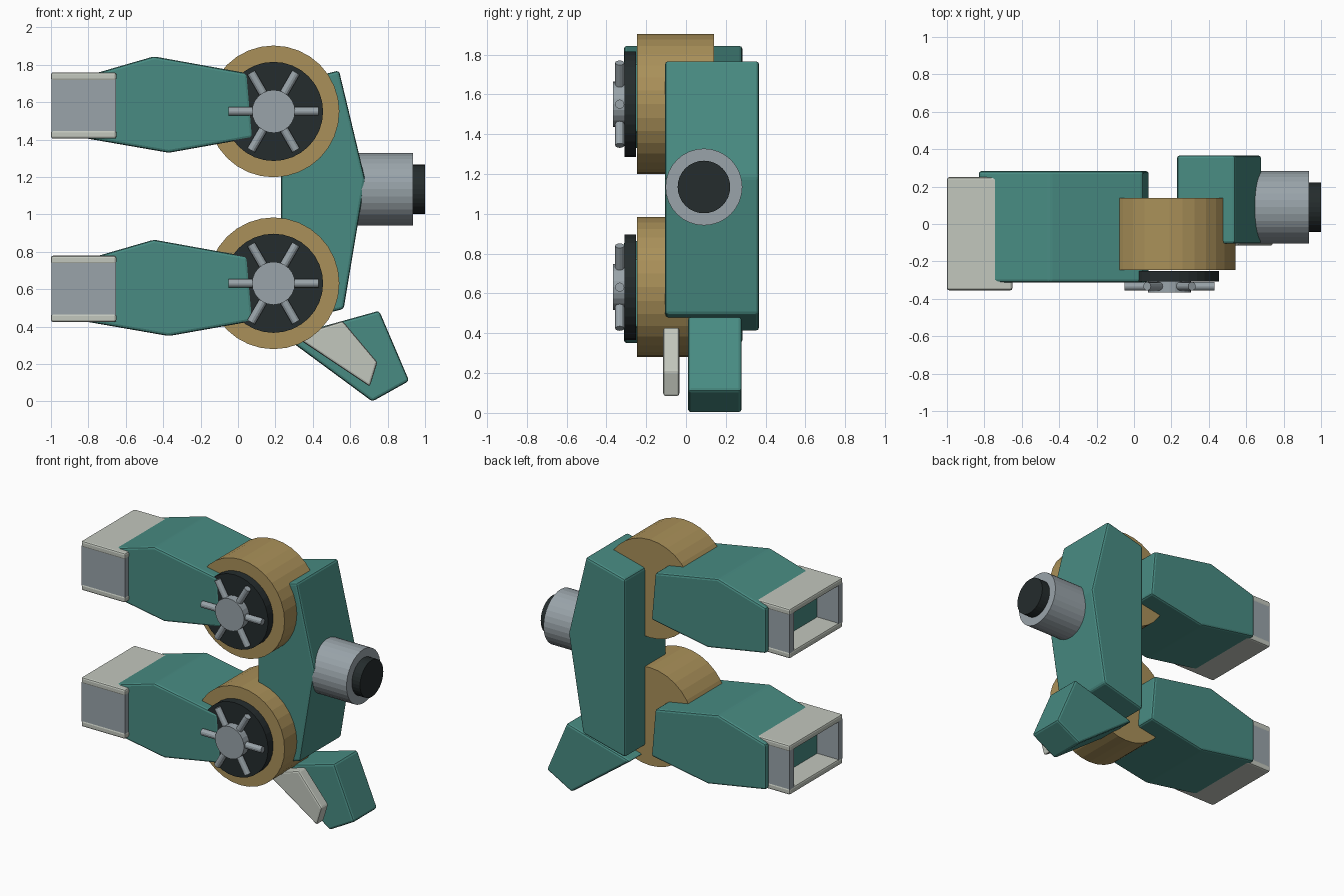
import bpy, bmesh, math
from mathutils import Matrix, Vector

if "Cube" in bpy.data.objects:
    bpy.data.objects.remove(bpy.data.objects["Cube"])


def material(name, color):
    m = bpy.data.materials.new(name)
    m.diffuse_color = (*color, 1.0)
    m.use_nodes = True
    m.node_tree.nodes["Principled BSDF"].inputs["Base Color"].default_value = m.diffuse_color
    return m


TEAL = material("teal", (0.065, 0.26, 0.225))
TAN = material("tan", (0.40, 0.28, 0.10))
DARK = material("charcoal", (0.018, 0.025, 0.026))
GREY = material("grey", (0.32, 0.37, 0.40))
CREAM = material("cream", (0.54, 0.57, 0.51))


def finish(bm, name, mat, bevel=0.0, angle=30):
    bmesh.ops.recalc_face_normals(bm, faces=bm.faces)
    mesh = bpy.data.meshes.new(name)
    bm.to_mesh(mesh)
    bm.free()
    mesh.materials.append(mat)
    ob = bpy.data.objects.new(name, mesh)
    bpy.context.collection.objects.link(ob)
    if bevel:
        mod = ob.modifiers.new("soft_edges", 'BEVEL')
        mod.width = bevel
        mod.segments = 2
        mod.limit_method = 'ANGLE'
        mod.angle_limit = math.radians(8)
    return ob


def slab(name, profile, y0, y1, mat, bevel=0.015):
    """Side profile in x, z extruded along y."""
    bm = bmesh.new()
    face = bm.faces.new([bm.verts.new((x, y0, z)) for x, z in profile])
    ext = bmesh.ops.extrude_face_region(bm, geom=[face])
    verts = [v for v in ext["geom"] if isinstance(v, bmesh.types.BMVert)]
    bmesh.ops.translate(bm, verts=verts, vec=(0, y1 - y0, 0))
    return finish(bm, name, mat, bevel)


def box(name, x, y, z, mat, bevel=0.0):
    return slab(name, [(x[0], z[0]), (x[1], z[0]), (x[1], z[1]), (x[0], z[1])],
                y[0], y[1], mat, bevel)


def rod(name, start, end, radius, mat, sides=24):
    """Flat-sided cylinder between two points."""
    a, b = Vector(start), Vector(end)
    bm = bmesh.new()
    rot = (b - a).to_track_quat('Z', 'Y').to_matrix().to_4x4()
    bmesh.ops.create_cone(bm, cap_ends=True, segments=sides, radius1=radius,
                          radius2=radius, depth=(b - a).length,
                          matrix=Matrix.Translation((a + b) / 2) @ rot)
    return finish(bm, name, mat)


def arm_unit(prefix, dz):
    # Tapered arm block
    arm = [(-0.83, 1.735), (-0.45, 1.845), (0.05, 1.755),
           (0.08, 1.41), (-0.37, 1.33), (-0.83, 1.41)]
    slab(prefix + "_arm", [(x, z + dz) for x, z in arm], -0.312, 0.283, TEAL)
    # Open rectangular muzzle frame
    for label, z in (("top", (1.715, 1.76)), ("bottom", (1.405, 1.45))):
        box(prefix + "_frame_" + label, (-1.0, -0.65), (-0.355, 0.25),
            (z[0] + dz, z[1] + dz), CREAM, 0.012)
    for label, y in (("front", (-0.352, -0.305)), ("back", (0.20, 0.247))):
        box(prefix + "_frame_" + label, (-0.998, -0.652), y,
            (1.44 + dz, 1.725 + dz), GREY)


def wheel_unit(prefix, z):
    # Drum, dark plate, hub and six radial spokes
    x = 0.19
    rod(prefix + "_drum", (x, -0.245, z), (x, 0.14, z), 0.352, TAN, 32)
    rod(prefix + "_plate", (x, -0.308, z), (x, -0.25, z), 0.265, DARK, 32)
    rod(prefix + "_hub", (x, -0.367, z), (x, -0.30, z), 0.115, GREY, 24)
    for i in range(6):
        a = i * math.pi / 3
        c, s = math.cos(a), math.sin(a)
        rod(f"{prefix}_spoke_{i + 1}", (x + 0.05 * c, -0.333, z + 0.05 * s),
            (x + 0.24 * c, -0.333, z + 0.24 * s), 0.023, GREY, 12)


arm_unit("upper", 0.0)
arm_unit("lower", -0.98)
wheel_unit("upper", 1.551)
wheel_unit("lower", 0.632)

# Upright body joining both drums
slab("body", [(0.23, 1.69), (0.54, 1.77), (0.68, 1.185),
              (0.565, 0.495), (0.23, 0.41)], -0.105, 0.367, TEAL)

# Side barrel with dark tip
rod("barrel", (0.60, 0.09, 1.135), (0.935, 0.09, 1.135), 0.193, GREY, 32)
rod("barrel_tip", (0.90, 0.09, 1.135), (1.0, 0.09, 1.135), 0.132, DARK, 32)

# Foot and its front fin
slab("foot", [(0.25, 0.345), (0.755, 0.485), (0.915, 0.11), (0.718, 0.0)],
     0.01, 0.28, TEAL)
slab("fin", [(0.30, 0.35), (0.56, 0.43), (0.745, 0.21), (0.705, 0.08)],
     -0.115, -0.033, CREAM, 0.012)
